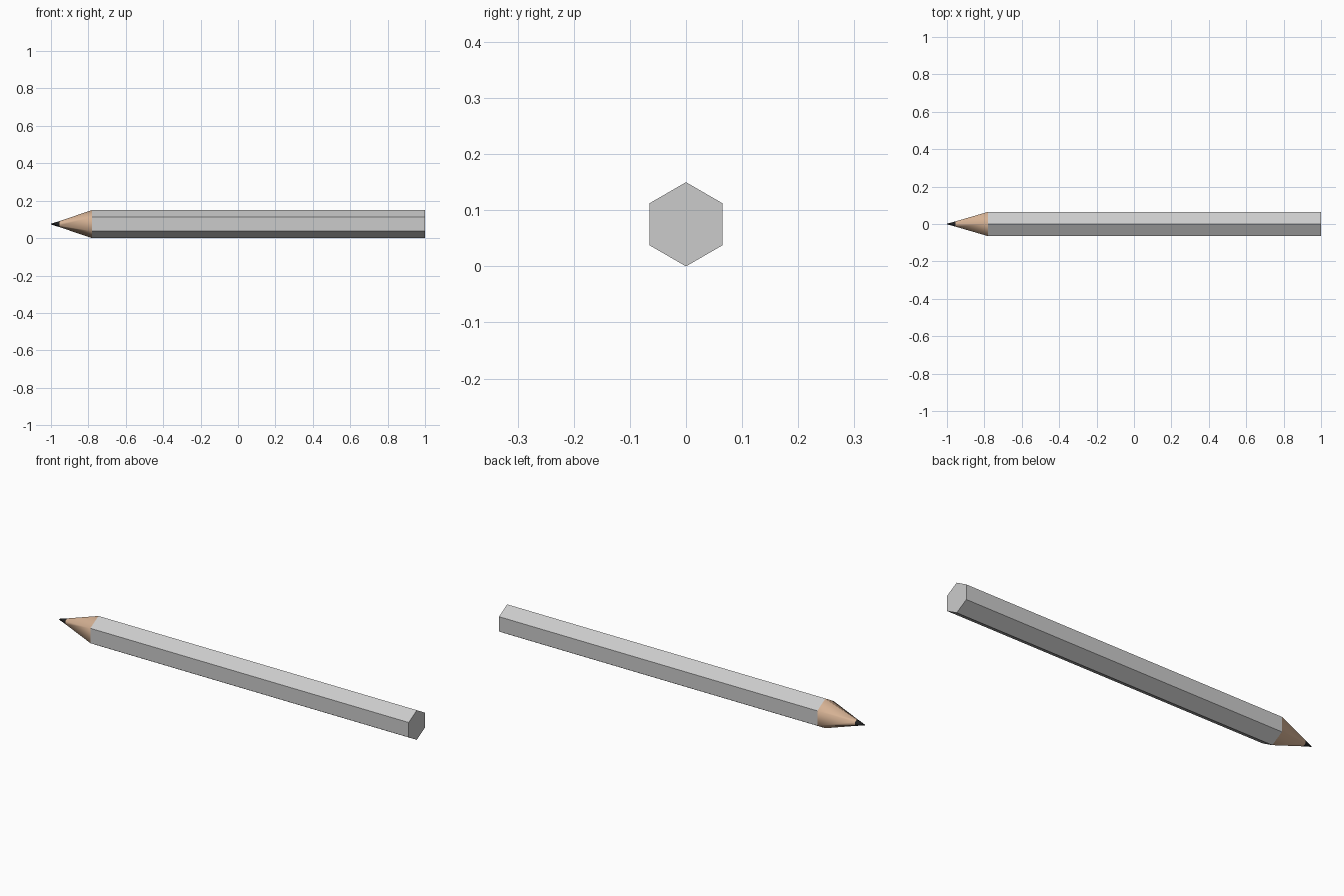
import bpy, bmesh
from math import cos, sin, pi

if "Cube" in bpy.data.objects:
    bpy.data.objects.remove(bpy.data.objects["Cube"])

RADIUS, SIDES = 0.075, 6


def material(name, colour):
    mat = bpy.data.materials.new(name)
    mat.use_nodes = True
    mat.diffuse_color = (*colour, 1)
    mat.node_tree.nodes["Principled BSDF"].inputs["Base Color"].default_value = (*colour, 1)
    return mat


def ring(bm, x, radius):
    """Hexagon across the x axis with a corner pointing up."""
    angles = [pi / 2 + 2 * pi * i / SIDES for i in range(SIDES)]
    return [bm.verts.new((x, radius * cos(a), RADIUS + radius * sin(a))) for a in angles]


def hex_part(name, stations, materials, cap_start, cap_end, smooth):
    """Loft hexagons along x; each section takes the next material."""
    bm = bmesh.new()
    rings = [ring(bm, x, r) for x, r in stations]
    for section, (a, b) in enumerate(zip(rings, rings[1:])):
        for i in range(SIDES):
            j = (i + 1) % SIDES
            face = bm.faces.new((a[i], a[j], b[j], b[i]))
            face.material_index = section
            face.smooth = smooth
    if cap_start:
        bm.faces.new(rings[0])
    if cap_end:
        bm.faces.new(rings[-1]).material_index = len(stations) - 2
    bmesh.ops.recalc_face_normals(bm, faces=bm.faces)
    mesh = bpy.data.meshes.new(name)
    bm.to_mesh(mesh)
    bm.free()
    for mat in materials:
        mesh.materials.append(mat)
    obj = bpy.data.objects.new(name, mesh)
    bpy.context.collection.objects.link(obj)
    return obj


grey = material("grey paint", (0.6, 0.6, 0.6))
wood = material("bare wood", (0.68, 0.45, 0.3))
graphite = material("graphite", (0.015, 0.015, 0.015))

# Flat-sided painted shaft, closed at the blunt end
hex_part("shaft", [(-0.78, RADIUS), (1.0, RADIUS)], [grey], True, True, False)

# Smooth sharpened point: wood, then graphite
hex_part("sharpened_point", [(-0.78, RADIUS), (-0.955, 0.016), (-1.0, 0.002)],
         [wood, graphite], False, True, True)
